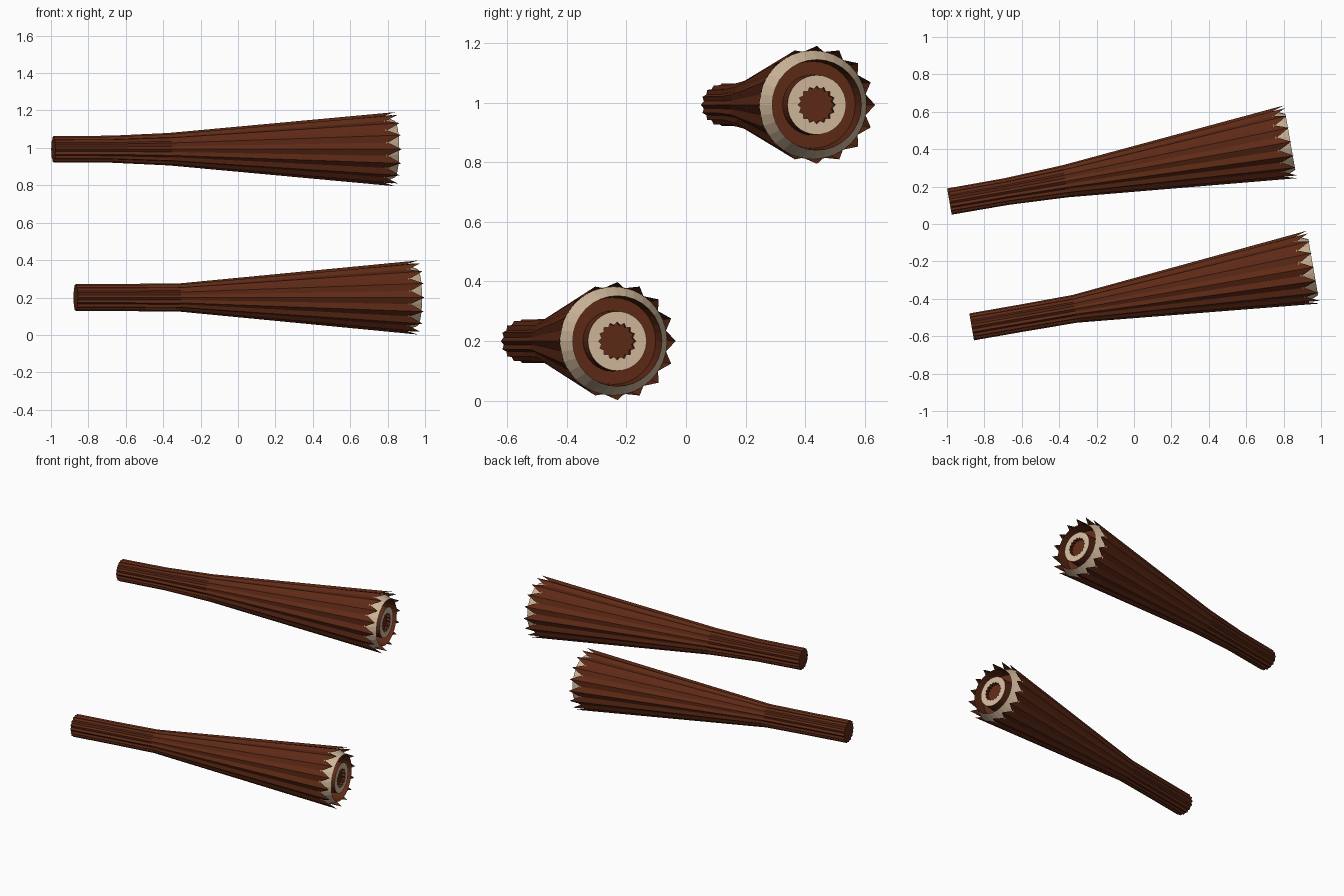
import bpy, bmesh, math
from mathutils import Matrix, Vector

if "Cube" in bpy.data.objects:
    bpy.data.objects.remove(bpy.data.objects["Cube"])

FLUTES = 16
N = FLUTES * 2


def material(name, rgb):
    m = bpy.data.materials.new(name)
    m.diffuse_color = (*rgb, 1)
    m.use_nodes = True
    m.node_tree.nodes["Principled BSDF"].inputs["Base Color"].default_value = m.diffuse_color
    return m


BARK = material("brown bark", (0.115, 0.023, 0.008))
WOOD = material("pale cut wood", (0.66, 0.50, 0.34))


def loft(name, rings, mats, matrix, cap_start=False, cap_end=False):
    """Rings are (ridge position, ridge radius, valley position, valley radius) along local x.
    mats holds one material index per band between rings."""
    bm = bmesh.new()
    loops = []
    for xr, rr, xv, rv in rings:
        loop = []
        for i in range(N):
            a = 2 * math.pi * i / N
            x, r = (xr, rr) if i % 2 == 0 else (xv, rv)
            loop.append(bm.verts.new((x, r * math.cos(a), r * math.sin(a))))
        loops.append(loop)
    for k, mat in enumerate(mats):
        a, b = loops[k], loops[k + 1]
        for i in range(N):
            j = (i + 1) % N
            f = bm.faces.new((a[i], a[j], b[j], b[i]))
            f.material_index = mat
    if cap_start:
        bm.faces.new(list(reversed(loops[0])))
    if cap_end:
        bm.faces.new(loops[-1])
    me = bpy.data.meshes.new(name)
    bm.to_mesh(me)
    bm.free()
    me.materials.append(BARK)
    me.materials.append(WOOD)
    ob = bpy.data.objects.new(name, me)
    ob.matrix_world = matrix
    bpy.context.collection.objects.link(ob)


def log(prefix, start, end, profile):
    start, end = Vector(start), Vector(end)
    d = end - start
    L = d.length
    m = Matrix.Translation(start) @ Matrix.Rotation(math.atan2(d.y, d.x), 4, 'Z')

    # fluted bark, ending in pointed teeth around the wide end
    rings = [(s, r, s, r * 0.88) for s, r in profile]
    rings.append((L, 0.198, L - 0.07, 0.181))
    loft(prefix + "_bark", rings, [0] * (len(rings) - 1), m, cap_start=True)

    # cut end: pale bevel, dark groove, pale ring, dark star-shaped heart
    def ring(x, r):
        return (x, r, x, r)
    cut = [ring(L - 0.078, 0.183), ring(L - 0.004, 0.152), ring(L - 0.09, 0.146),
           ring(L - 0.09, 0.102), ring(L - 0.005, 0.1),
           (L - 0.005, 0.064, L - 0.005, 0.054),
           (L - 0.03, 0.064, L - 0.03, 0.054)]
    loft(prefix + "_cut_end", cut, [1, 0, 0, 0, 1, 0], m, cap_end=True)


log("upper_log", (-0.987, 0.12, 0.993), (0.84, 0.44, 0.993),
    [(0, 0.071), (0.31, 0.072), (0.63, 0.087)])
log("lower_log", (-0.868, -0.55, 0.2), (0.962, -0.23, 0.2),
    [(0, 0.073), (0.27, 0.073), (0.56, 0.075)])
